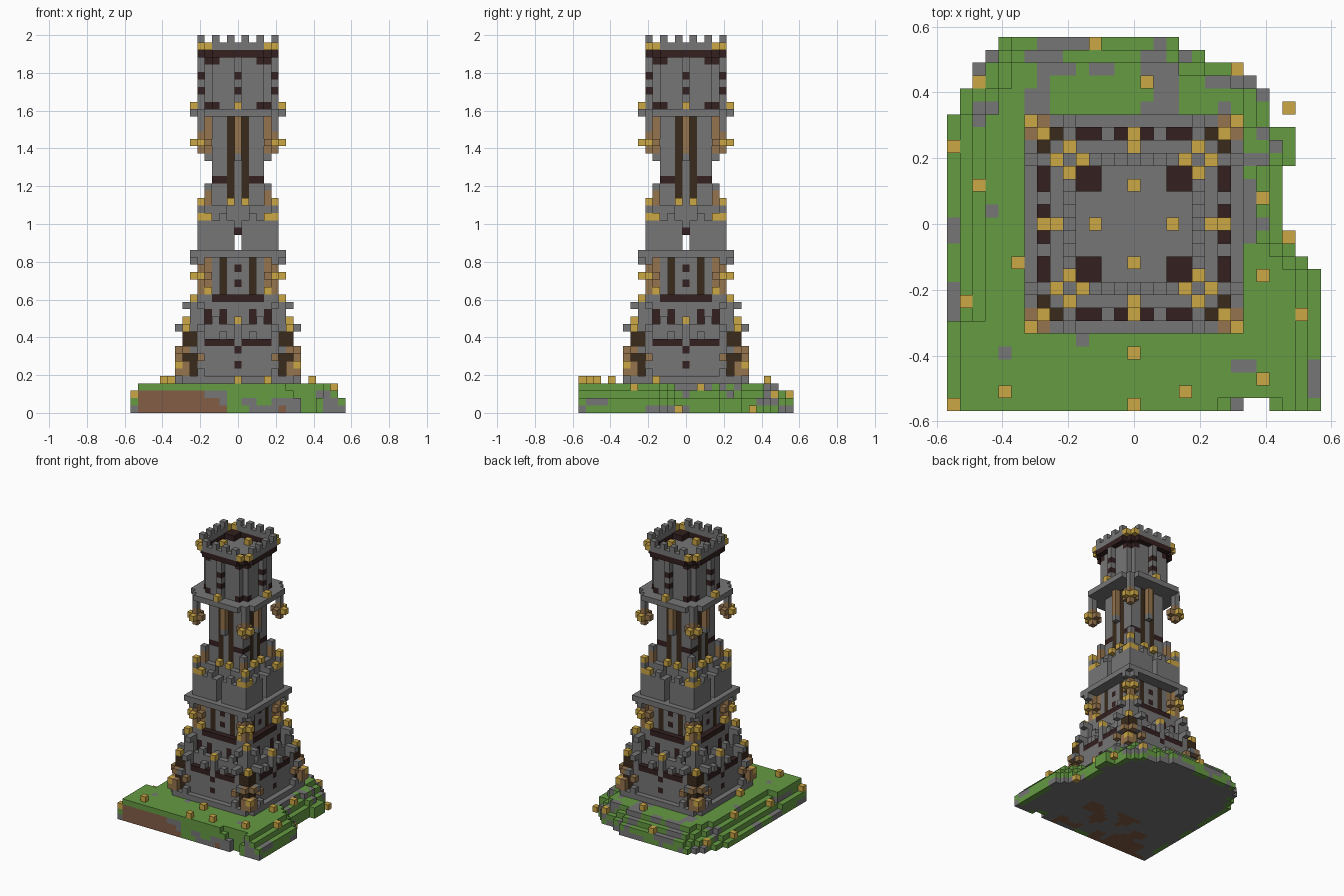
import bpy
import bmesh
import random
from mathutils import Vector, noise

random.seed(4)
V = 2 / 51  # edge of one block

cube = bpy.data.objects.get("Cube")
if cube:
    bpy.data.objects.remove(cube)

COLOURS = {
    "stone": (0.182, 0.182, 0.182),
    "grass": (0.13, 0.325, 0.055),
    "gold": (0.6, 0.385, 0.06),
    "tan_wood": (0.3, 0.175, 0.075),
    "dirt": (0.225, 0.11, 0.062),
    "dark_red": (0.033, 0.014, 0.014),
    "dark_wood": (0.042, 0.024, 0.012),
}
NAMES = list(COLOURS)
mats = []
for name, rgb in COLOURS.items():
    m = bpy.data.materials.new(name)
    m.use_nodes = True
    m.diffuse_color = (*rgb, 1)
    m.node_tree.nodes["Principled BSDF"].inputs["Base Color"].default_value = (*rgb, 1)
    m.node_tree.nodes["Principled BSDF"].inputs["Roughness"].default_value = 0.9
    mats.append(m)

grid = {}   # block position -> (part, colour)
part = ""


def put(i, j, k, colour):
    grid[i, j, k] = (part, NAMES.index(colour))


def around(i, j):
    """The eight mirrored and turned copies of a position."""
    return {(a * s, b * t) for a, b in ((i, j), (j, i)) for s in (-1, 1) for t in (-1, 1)}


def sym(i, j, k, colour):
    """Blocks repeated on all four sides; each argument is a number or a range."""
    span = lambda r: (r,) if isinstance(r, int) else r
    for a in span(i):
        for b in span(j):
            for x, y in around(a, b):
                for z in span(k):
                    put(x, y, z, colour)


def slab(half, k0, k1, colour="stone", cut=0):
    """Square storey with optionally clipped corners."""
    for i in range(-half, half + 1):
        for j in range(-half, half + 1):
            if abs(i) + abs(j) <= 2 * half - cut:
                for k in range(k0, k1 + 1):
                    put(i, j, k, colour)


def to(a, b):
    return range(a, b + 1)


def lantern(c, k):
    """Cluster of glowing blocks around a corner rod."""
    sym(c, c, to(k - 1, k + 1), "tan_wood")
    sym(c + 1, c, k, "gold")
    sym(c - 1, c, k, "tan_wood")


# Ground: stepped island
part = "island"


def right_edge(j):
    for limit, edge in ((-4, 14), (-3, 13), (-2, 12), (4, 11), (7, 12), (10, 10), (11, 9), (12, 8), (13, 5)):
        if j <= limit:
            return edge
    return 3


def left_edge(j):
    return -14 if j <= 8 else -13 + max(0, (j - 9) // 2) + (j == 14)


def land(i, j):
    return -14 <= j <= 14 and left_edge(j) <= i <= right_edge(j) and not (j == -14 and i in (9, 10))


def layer(i, j, k):
    left = k if j > -8 else k // 2
    return land(i, j) and land(i - left, j) and land(i + k * 2 // 3, j) and land(i, j + k * 2 // 3)


for i in to(-14, 14):
    for j in to(-14, 14):
        for k in range(4):
            if not layer(i, j, k):
                continue
            n = noise.noise(Vector((i, j, k * 1.5)) * 0.33 + Vector((3.7, 1.2, 0.5)))
            top = k == 3 or not layer(i, j, k + 1)
            rim = not all(layer(i + a, j + b, k) for a, b in ((1, 0), (-1, 0), (0, 1), (0, -1)))
            colour = "grass"
            if top and n > (0.12 if j > 8 else 0.38):
                colour = "stone"
            if not top:
                colour = "grass" if n > -0.1 else "stone"
            if k == 0 and not rim:
                colour = "dirt" if j < -4 and -12 < i < 7 and n > -0.06 else "stone"
            if j == -14 and k < 3 and i > -14:
                if i < -2 - k:
                    colour = "dirt"
                elif i < 10:
                    colour = "dirt" if n > 0.15 and i < 7 else "stone" if n > -0.2 else "grass"
            put(i, j, k, colour)

# Small lamps scattered over the island
part = "ground_lamps"
for i, j in ((-14, 6), (-12, 11), (-3, 14), (8, 12), (12, 9), (12, -1), (10, 2), (10, -4), (13, -7),
             (10, -12), (4, -13), (0, -14), (0, -10), (-10, -13), (-14, -14), (-13, -6), (-12, 3),
             (-9, -3), (1, 11)):
    put(i, j, next((k for k in range(5) if not layer(i, j, k)), 4), "gold")

# Rubble along the island rim
part = "rubble"
for j in (0, 3, 5, 7, 9, 11):
    for i in (right_edge(j) - 2, right_edge(j) - 3):
        if random.random() < 0.6:
            put(i, j, 3, "stone")

# Lower keep: plinth, walls and buttresses
part = "lower_keep"
slab(8, 3, 4, cut=1)
slab(7, 5, 9, cut=2)
slab(6, 10, 11)
slab(5, 12, 14)
sym(to(1, 4), 7, 9, "dark_red")
sym(0, 7, to(5, 11), "stone")
sym(0, 7, (6, 8), "dark_red")
sym(0, 7, 12, "gold")
sym(0, 6, 12, "stone")
sym((2, 4), 5, to(12, 13), "dark_red")
sym((2, 5), 7, 10, "stone")
sym(3, 6, 12, "stone")
sym(5, 8, 5, "stone")

# Stepped corner piers of the lower keep
part = "corner_piers"
sym(6, to(5, 6), to(12, 14), "stone")
sym(6, 6, 15, "gold")
sym(7, 5, (11, 14), "stone")
sym(8, 5, 11, "stone")
sym(7, 7, to(5, 10), "dark_wood")
sym(7, 6, to(5, 10), "dark_wood")
sym(7, 7, 11, "gold")
sym(8, 7, (5, 8), "tan_wood")
sym(8, 7, 6, "tan_wood")
sym(8, 8, 5, "tan_wood")
sym(8, 8, 6, "gold")
sym(8, 6, 8, "stone")
sym(8, 5, 7, "tan_wood")

# Middle storey with timber strips
part = "middle_storey"
slab(5, 15, 15)
sym(to(0, 3), 5, 15, "dark_red")
slab(4, 16, 20)
sym(2, 4, to(16, 20), "dark_wood")
sym(0, 4, (17, 19), "dark_red")
sym(4, 4, to(16, 20), "tan_wood")
part = "middle_lanterns"
sym(5, 5, to(16, 20), "tan_wood")
sym(6, 5, 20, "stone")
lantern(5, 18)
sym(5, 4, 16, "gold")

# Gallery with corner bastions and a cross passage
part = "gallery"
slab(6, 21, 21)
slab(5, 22, 25)
sym(to(2, 4), 4, to(26, 27), "stone")
sym(4, 4, to(28, 29), "tan_wood")
sym(4, 4, 30, "stone")
sym(5, to(4, 5), 26, "gold")
sym(5, 5, 27, "stone")
sym(5, 5, 28, "gold")
sym(5, 2, 26, "stone")

# Upper shaft with timber strips and a bracket fin on each side
part = "shaft"
slab(3, 22, 40)
sym(1, 3, to(29, 39), "dark_wood")
sym(to(2, 3), 3, 31, "dark_red")
sym(1, 4, 28, "gold")
sym(0, 4, 34, "stone")
sym(0, 4, to(35, 39), "tan_wood")

# Cut the passage and the slot above it
for r in to(-5, 5):
    for x, y in ((0, r), (r, 0)):
        put(x, y, 24, "dark_red")
        for k in (22, 23):
            grid.pop((x, y, k), None)
for r in (4, 5):
    for x, y in around(0, r):
        for k in (24, 25):
            grid.pop((x, y, k), None)

# Upper balcony and its hanging lanterns
part = "balcony"
slab(6, 40, 40, cut=2)
sym(6, 0, 41, "gold")
part = "hanging_lanterns"
sym(5, 5, to(38, 39), "stone")
lantern(5, 36)

# Top chamber
part = "top_chamber"
slab(4, 41, 47, cut=1)
for k in (41, 47):
    sym(3, 4, k, "dark_red")
sym(0, 5, to(41, 47), "stone")
sym(0, 5, (43, 45), "dark_red")

# Parapet, merlons and roof lamps
part = "parapet"
sym(to(0, 3), 5, 48, "dark_red")
sym(to(3, 4), 4, 48, "dark_red")
sym(3, 3, 48, "dark_red")
sym(to(0, 4), 5, 49, "stone")
sym(4, 5, 49, "gold")
sym((1, 3), 5, 50, "stone")
part = "roof_lamps"
sym(3, 0, 48, "gold")

# Turn the blocks into one mesh per part, keeping only outer faces
SIDES = [Vector(d) for d in ((1, 0, 0), (-1, 0, 0), (0, 1, 0), (0, -1, 0), (0, 0, 1), (0, 0, -1))]
for name in sorted({p for p, c in grid.values()}):
    bm = bmesh.new()
    corners = {}

    def corner(p):
        key = tuple(round(2 * c) for c in p)
        if key not in corners:
            corners[key] = bm.verts.new(p * V)
        return corners[key]

    for cell, (owner, colour) in grid.items():
        if owner != name:
            continue
        mid = Vector(cell) + Vector((0, 0, 0.5))
        for d in SIDES:
            if tuple(int(a + b) for a, b in zip(cell, d)) in grid:
                continue
            u = Vector((d.y, d.z, d.x))
            w = d.cross(u)
            ring = [mid + (d + u * s + w * t) / 2 for s, t in ((-1, -1), (1, -1), (1, 1), (-1, 1))]
            bm.faces.new([corner(p) for p in ring]).material_index = colour
    mesh = bpy.data.meshes.new(name)
    bm.to_mesh(mesh)
    bm.free()
    for m in mats:
        mesh.materials.append(m)
    bpy.context.collection.objects.link(bpy.data.objects.new(name, mesh))
